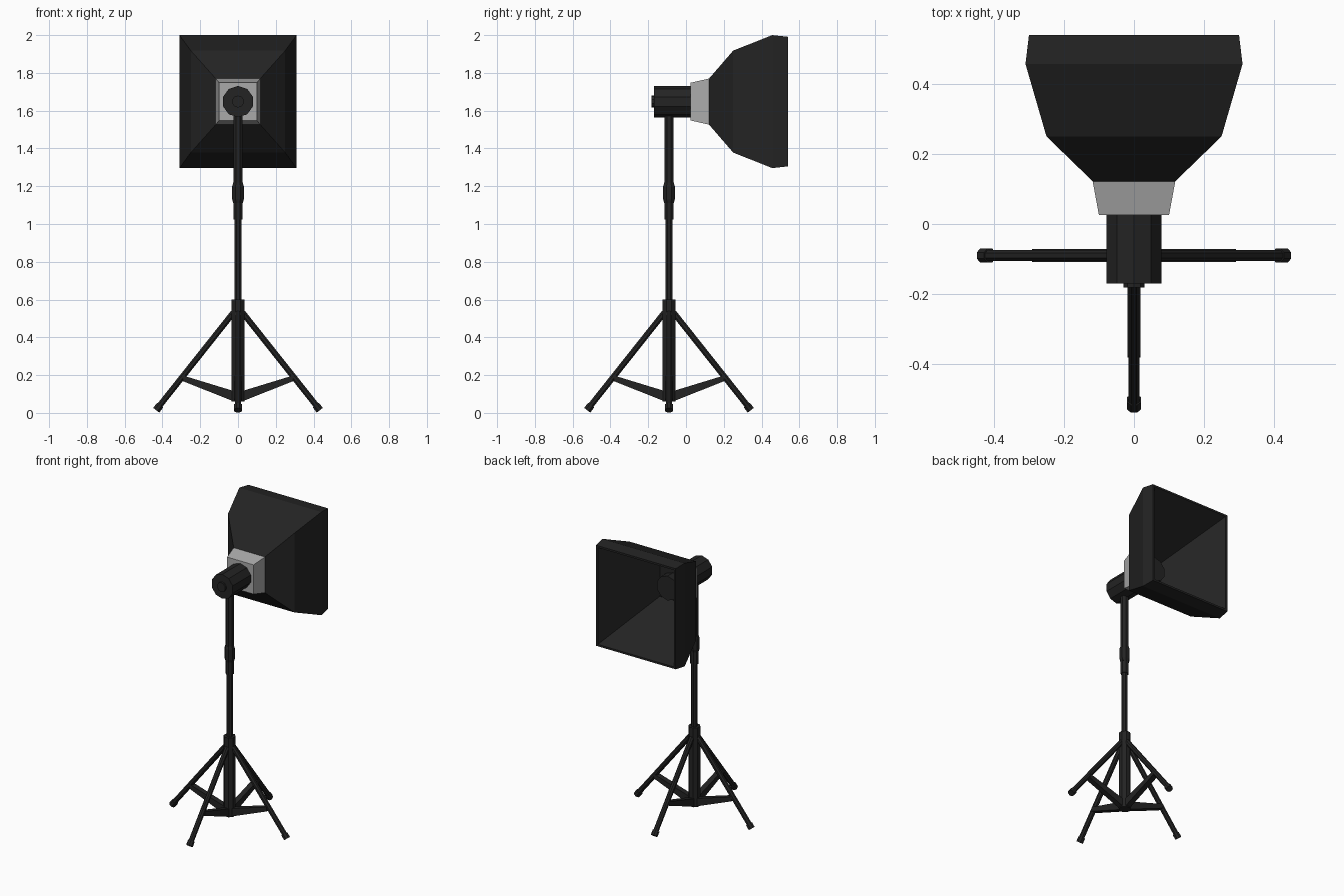
import bpy, bmesh, math
from mathutils import Vector, Matrix

if "Cube" in bpy.data.objects:
    bpy.data.objects.remove(bpy.data.objects["Cube"])


def material(name, r, g, b):
    m = bpy.data.materials.new(name)
    m.diffuse_color = (r, g, b, 1)
    m.use_nodes = True
    m.node_tree.nodes["Principled BSDF"].inputs["Base Color"].default_value = m.diffuse_color
    return m


BLACK = material("matte black", 0.017, 0.017, 0.017)
GREY = material("light grey", 0.40, 0.40, 0.40)
AXIS_Y = -0.09   # stand axis
HEAD_Z = 1.648   # lamp axis


def loft(name, rings, mat):
    """Skin a list of equal-length point rings and cap both ends."""
    bm = bmesh.new()
    loops = [[bm.verts.new(p) for p in ring] for ring in rings]
    for a, b in zip(loops, loops[1:]):
        for i in range(len(a)):
            j = (i + 1) % len(a)
            bm.faces.new((a[i], a[j], b[j], b[i]))
    bm.faces.new(loops[0])
    bm.faces.new(loops[-1])
    bmesh.ops.recalc_face_normals(bm, faces=bm.faces)
    me = bpy.data.meshes.new(name)
    bm.to_mesh(me)
    bm.free()
    me.materials.append(mat)
    ob = bpy.data.objects.new(name, me)
    bpy.context.collection.objects.link(ob)
    return ob


def tube(name, start, end, stations, sides=8, mat=BLACK):
    """Faceted tube; stations are (fraction along, radius)."""
    start, end = Vector(start), Vector(end)
    d = end - start
    q = d.to_track_quat('Z', 'Y')
    rings = []
    for t, r in stations:
        rings.append([start + d * t + q @ Vector((
            r * math.cos((i + 0.5) * math.tau / sides),
            r * math.sin((i + 0.5) * math.tau / sides), 0)) for i in range(sides)])
    return loft(name, rings, mat)


def post(name, profile):
    """Vertical part on the stand axis; profile is (z, radius)."""
    return tube(name, (0, AXIS_Y, 0), (0, AXIS_Y, 1), profile)


def frame(y, hx, hz):
    return [(sx * hx, y, HEAD_Z + sz * hz)
            for sx, sz in ((-1, -1), (1, -1), (1, 1), (-1, 1))]


# Telescopic column
post("base_tube", [(0.06, 0.038), (0.60, 0.038)])
post("middle_tube", [(0.58, 0.02), (1.05, 0.02)])
post("upper_tube", [(1.025, 0.026), (1.60, 0.026)])
post("clamp_collar", [(1.11, 0.027), (1.13, 0.033), (1.20, 0.033), (1.22, 0.027)])

# Four legs with feet and braces
for k in range(4):
    place = Matrix.Translation((0, AXIS_Y, 0)) @ Matrix.Rotation(k * math.pi / 2, 4, 'Z')
    parts = [
        tube(f"leg_{k}", (0.025, 0, 0.53), (0.425, 0, 0.026), [(0, 0.017), (1, 0.017)]),
        tube(f"foot_{k}", (0.412, 0, 0.041), (0.433, 0, 0.014), [(0, 0.022), (1, 0.022)]),
        loft(f"brace_{k}", [
            [(r, s * 0.018, z) for s, z in ((-1, lo), (1, lo), (1, hi), (-1, hi))]
            for r, lo, hi in ((0.02, 0.06, 0.115), (0.292, 0.168, 0.198))], BLACK)]
    for ob in parts:
        ob.data.transform(place)

# Lamp head, running through the mount into the softbox
tube("lamp_head", (0, -0.17, HEAD_Z), (0, 0.20, HEAD_Z), [(0, 0.083), (1, 0.083)], 10)
tube("rear_knob", (0, -0.182, HEAD_Z), (0, -0.165, HEAD_Z), [(0, 0.032), (1, 0.032)], 10)

# Grey mount
loft("softbox_mount", [frame(0.025, 0.10, 0.10), frame(0.122, 0.118, 0.122)], GREY)

# Softbox: outer skin, thin rim, then straight inner walls to the back
loft("softbox", [
    frame(0.122, 0.118, 0.122),
    frame(0.25, 0.25, 0.27),
    frame(0.457, 0.31, 0.352),
    frame(0.54, 0.30, 0.343),
    frame(0.54, 0.287, 0.330),
    frame(0.14, 0.10, 0.105)], BLACK)
